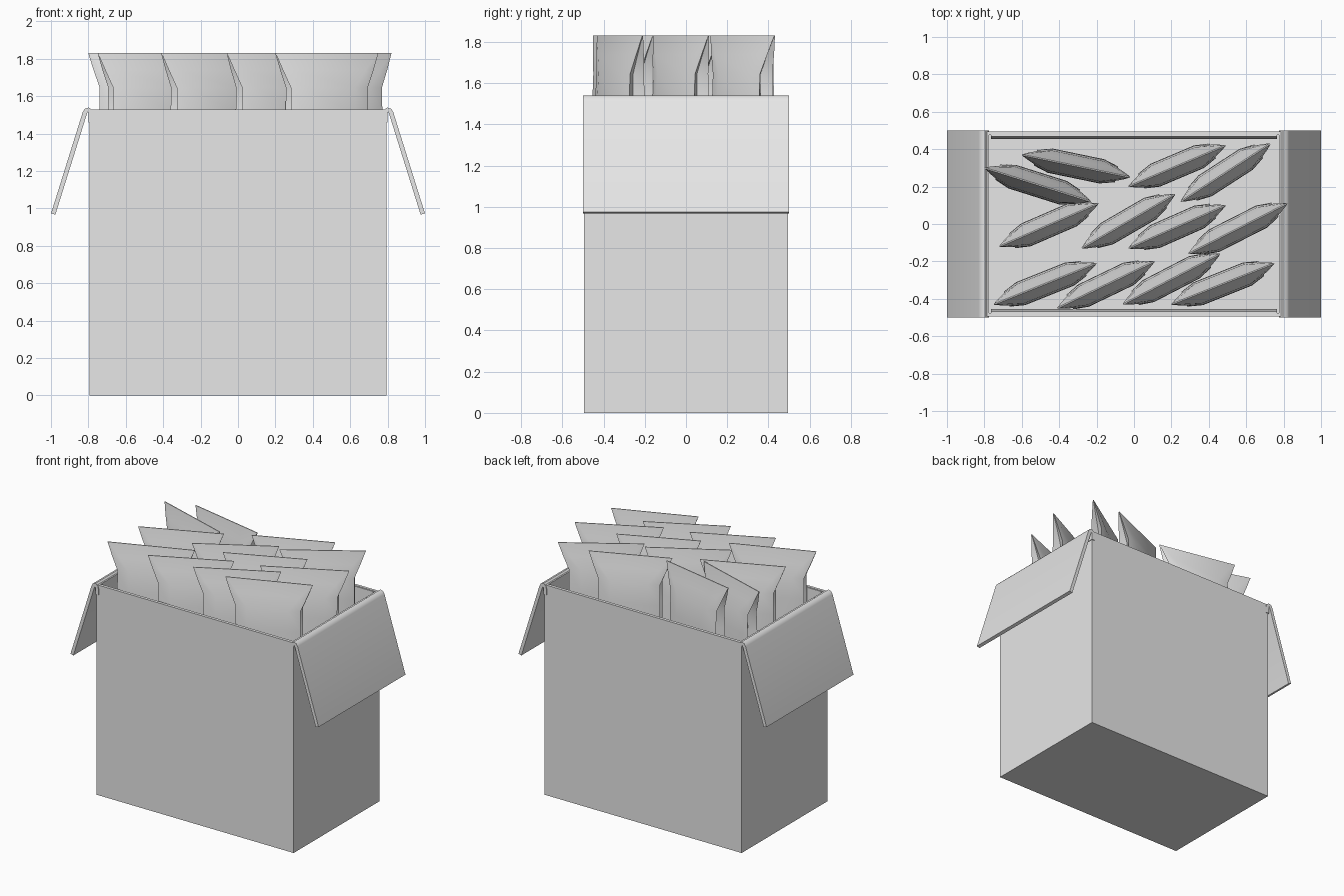
import bpy, bmesh, math
from mathutils import Vector

if "Cube" in bpy.data.objects:
    bpy.data.objects.remove(bpy.data.objects["Cube"], do_unlink=True)

# One plain grey for everything
grey = bpy.data.materials.new("plain_grey")
grey.use_nodes = True
colour = (0.8, 0.8, 0.8, 1)
grey.diffuse_color = colour
grey.node_tree.nodes["Principled BSDF"].inputs["Base Color"].default_value = colour

HALF_X, HALF_Y, RIM, WALL = 0.795, 0.495, 1.53, 0.02


def finish(name, bm, smooth=0):
    bmesh.ops.recalc_face_normals(bm, faces=bm.faces)
    mesh = bpy.data.meshes.new(name)
    bm.to_mesh(mesh)
    bm.free()
    mesh.materials.append(grey)
    obj = bpy.data.objects.new(name, mesh)
    bpy.context.collection.objects.link(obj)
    if smooth:
        bpy.ops.object.select_all(action="DESELECT")
        obj.select_set(True)
        bpy.context.view_layer.objects.active = obj
        bpy.ops.object.shade_smooth_by_angle(angle=math.radians(smooth))
    return obj


def loft(name, rings, smooth=0):
    """Skin a stack of equal rings and cap both ends."""
    bm = bmesh.new()
    loops = [[bm.verts.new(p) for p in ring] for ring in rings]
    n = len(loops[0])
    for a, b in zip(loops, loops[1:]):
        for i in range(n):
            j = (i + 1) % n
            bm.faces.new((a[i], a[j], b[j], b[i]))
    bm.faces.new(loops[0])
    bm.faces.new(loops[-1])
    return finish(name, bm, smooth)


def thicken(path, t):
    """Closed outline of thickness t around a 2D path."""
    left, right = [], []
    for i, p in enumerate(path):
        d = (Vector(path[min(i + 1, len(path) - 1)]) - Vector(path[max(i - 1, 0)])).normalized()
        n = Vector((-d.y, d.x)) * t / 2
        left.append(Vector(p) + n)
        right.append(Vector(p) - n)
    return left + right[::-1]


# Open carton with thick walls and floor
bm = bmesh.new()
bmesh.ops.create_cube(bm, size=1)
for v in bm.verts:
    v.co = (v.co.x * 2 * HALF_X, v.co.y * 2 * HALF_Y, (v.co.z + 0.5) * RIM)
bmesh.ops.delete(bm, geom=[f for f in bm.faces if f.normal.z > 0.9], context="FACES_ONLY")
carton = finish("carton", bm)
shell = carton.modifiers.new("walls", "SOLIDIFY")
shell.thickness = WALL
shell.offset = -1
shell.use_even_offset = True

# Side flaps folded outwards over the rim
fold = [(0.787, 1.46), (0.787, 1.505), (0.791, 1.52), (0.80, 1.528),
        (0.811, 1.524), (0.819, 1.51), (0.988, 0.97)]
outline = thicken(fold, 0.024)
for side, name in ((1, "left_flap"), (-1, "right_flap")):
    loft(name, [[(side * p.x, y, p.y) for p in outline] for y in (-0.5, 0.5)], 50)

# Front and back flaps tucked down inside
tuck = thicken([(HALF_Y - 0.021, RIM - 0.003), (HALF_Y - 0.035, RIM - 0.5)], 0.012)
for side, name in ((-1, "front_tucked_flap"), (1, "back_tucked_flap")):
    loft(name, [[(x, side * p.x, p.y) for p in tuck] for x in (-0.765, 0.765)])


# Pouch: flat sealed edge on top, gusseted sides, upright body
def ring(width, depth, pinch, z):
    quarter = [(width - pinch, 0), (width, depth * 0.65), (width - pinch * 1.6, depth)]
    half = quarter + [(-x, y) for x, y in quarter[::-1]]
    pts = half + [(x, -y) for x, y in half[-2:0:-1]]
    return [Vector((x, y, z)) for x, y in pts]


def pouch(name, start, end):
    a, b = Vector(start), Vector(end)
    w = (b - a).length / 2
    rings = [ring(w, 0.003, 0.002, 1.83),
             ring(w - 0.035, 0.03, 0.03, 1.74),
             ring(w - 0.075, 0.055, 0.05, 1.645),
             ring(w - 0.075, 0.064, 0.05, 1.5),
             ring(w - 0.075, 0.066, 0.05, 0.8),
             ring(w - 0.075, 0.06, 0.04, WALL)]
    obj = loft(name, rings, 28)
    mid = (a + b) / 2
    obj.location = (mid.x, mid.y, 0)
    obj.rotation_euler.z = math.atan2(b.y - a.y, b.x - a.x)


# Ends of each sealed edge, seen from above, row by row
rows = {
    "back": [((-0.60, 0.37), (-0.02, 0.25)), ((-0.80, 0.30), (-0.23, 0.12)),
             ((-0.03, 0.20), (0.49, 0.42)), ((0.25, 0.12), (0.73, 0.43))],
    "middle": [((-0.72, -0.12), (-0.19, 0.11)), ((-0.28, -0.13), (0.22, 0.16)),
               ((-0.03, -0.13), (0.49, 0.10)), ((0.29, -0.16), (0.82, 0.11))],
    "front": [((-0.75, -0.43), (-0.20, -0.21)), ((-0.41, -0.45), (0.11, -0.20)),
              ((-0.06, -0.43), (0.46, -0.16)), ((0.20, -0.43), (0.75, -0.21))],
}
for row, pouches in rows.items():
    for i, (start, end) in enumerate(pouches, 1):
        pouch(f"{row}_pouch_{i}", start, end)
